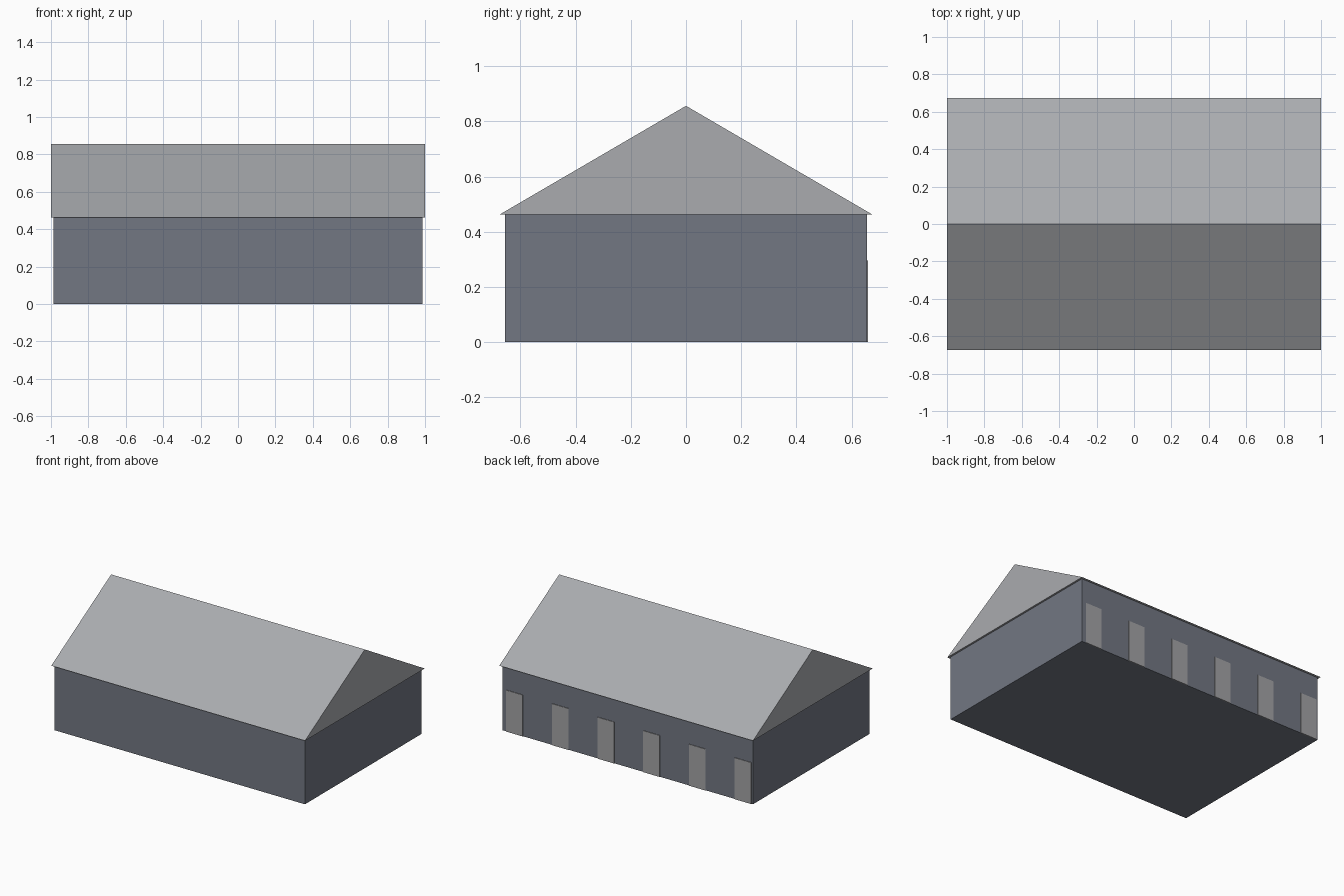
import bpy
import bmesh

if "Cube" in bpy.data.objects:
    bpy.data.objects.remove(bpy.data.objects["Cube"], do_unlink=True)


def material(name, rgb):
    mat = bpy.data.materials.new(name)
    mat.use_nodes = True
    mat.diffuse_color = (*rgb, 1)
    mat.node_tree.nodes["Principled BSDF"].inputs["Base Color"].default_value = (*rgb, 1)
    return mat


def finish(name, bm, mat):
    bmesh.ops.recalc_face_normals(bm, faces=bm.faces)
    mesh = bpy.data.meshes.new(name)
    bm.to_mesh(mesh)
    bm.free()
    mesh.materials.append(mat)
    obj = bpy.data.objects.new(name, mesh)
    bpy.context.collection.objects.link(obj)
    return obj


def box(name, low, high, mat):
    bm = bmesh.new()
    bmesh.ops.create_cube(bm, size=1)
    for v in bm.verts:
        v.co = [high[i] if v.co[i] > 0 else low[i] for i in range(3)]
    return finish(name, bm, mat)


def prism(name, profile, half_length, mat):
    """Extrude a (y, z) profile along x."""
    bm = bmesh.new()
    end = bm.faces.new([bm.verts.new((-half_length, y, z)) for y, z in profile])
    grown = bmesh.ops.extrude_face_region(bm, geom=[end])["geom"]
    moved = [g for g in grown if isinstance(g, bmesh.types.BMVert)]
    bmesh.ops.translate(bm, verts=moved, vec=(2 * half_length, 0, 0))
    return finish(name, bm, mat)


roof_grey = material("roof grey", (0.40, 0.41, 0.43))
wall_slate = material("wall slate", (0.17, 0.185, 0.225))
door_grey = material("door grey", (0.37, 0.37, 0.38))

# Main block and gabled roof
EAVE, RIDGE, WALL_Y = 0.463, 0.856, 0.656
box("walls", (-0.987, -WALL_Y, 0), (0.987, WALL_Y, EAVE), wall_slate)
prism("gable_roof", [(-0.674, EAVE), (0.674, EAVE), (0, RIDGE)], 1.0, roof_grey)

# Row of six doors along the back wall
DOORS, WIDTH, SPACING = 6, 0.13, 0.36
for i in range(DOORS):
    x = -0.01 + (i - (DOORS - 1) / 2) * SPACING
    box(f"door_{i + 1}", (x - WIDTH / 2, WALL_Y - 0.003, 0),
        (x + WIDTH / 2, WALL_Y + 0.004, 0.295), door_grey)
